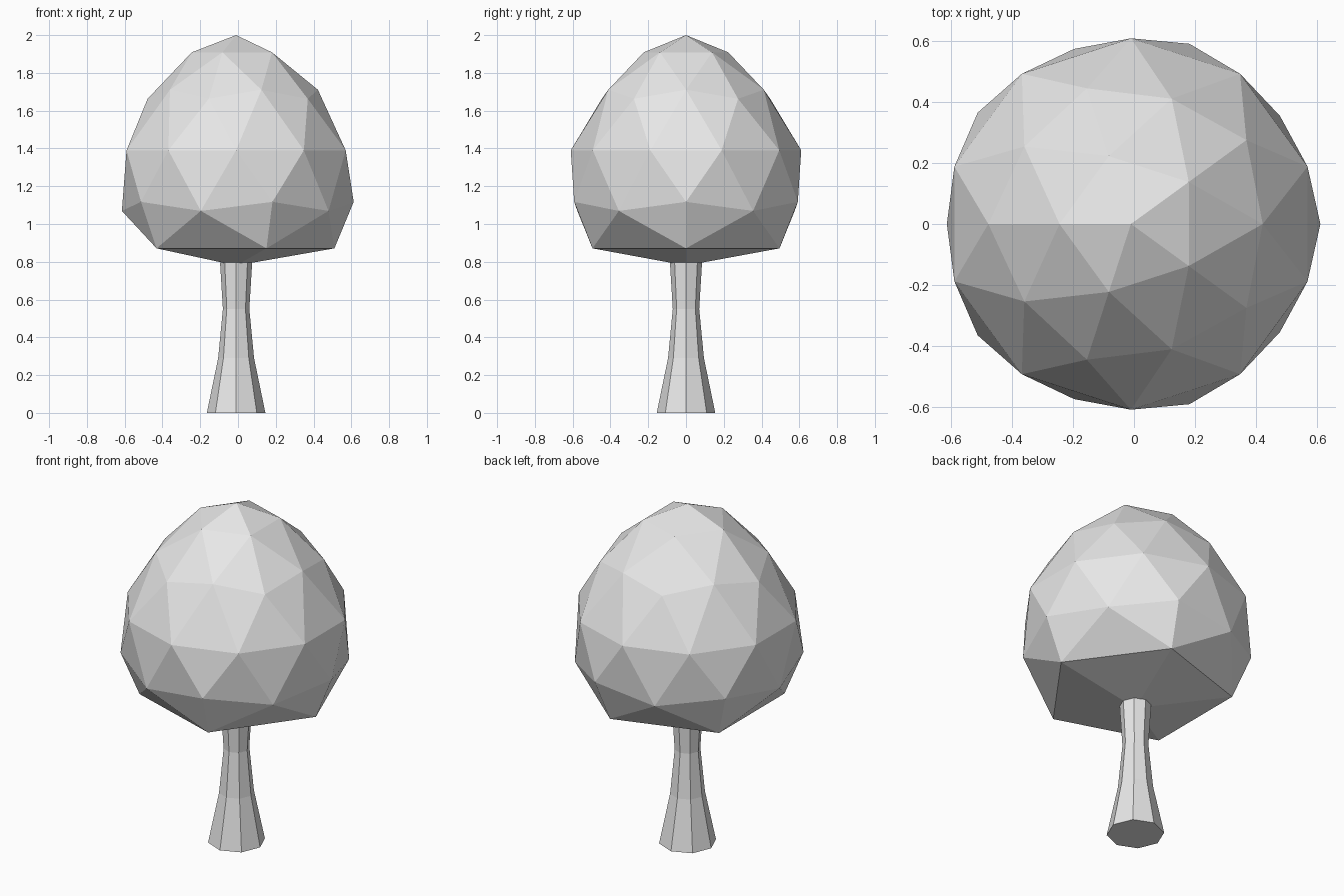
import bpy, bmesh, math
from mathutils import Matrix

cube = bpy.data.objects.get("Cube")
if cube:
    bpy.data.objects.remove(cube, do_unlink=True)

CENTRE_X = -0.01
RADIUS = 0.61

grey = bpy.data.materials.new("light grey")
grey.use_nodes = True
colour = (0.8, 0.8, 0.8, 1)
grey.diffuse_color = colour
grey.node_tree.nodes["Principled BSDF"].inputs["Base Color"].default_value = colour


def add_object(name, bm, z=0.0):
    mesh = bpy.data.meshes.new(name)
    bmesh.ops.recalc_face_normals(bm, faces=bm.faces)
    bm.to_mesh(mesh)
    bm.free()
    mesh.materials.append(grey)
    obj = bpy.data.objects.new(name, mesh)
    obj.location = (CENTRE_X, 0, z)
    bpy.context.collection.objects.link(obj)


# Canopy: faceted sphere narrowed towards the top, with a broad shallow base
bm = bmesh.new()
bmesh.ops.create_icosphere(bm, subdivisions=2, radius=1,
                           matrix=Matrix.Rotation(math.pi, 4, "Z"))
for v in bm.verts:
    taper = 1 - 0.315 * v.co.z
    if v.co.z < -0.7:
        taper *= 1.28
    v.co.x *= taper
    v.co.y *= taper
    v.co *= RADIUS
add_object("canopy", bm, 1.39)

# Trunk: eight-sided rings, flared at the foot and slightly at the top
bm = bmesh.new()
SIDES = 8
rings = []
for radius, z in [(0.155, 0), (0.095, 0.29), (0.07, 0.55), (0.085, 0.795)]:
    rings.append([bm.verts.new((radius * math.cos(math.tau * i / SIDES),
                                radius * math.sin(math.tau * i / SIDES), z))
                  for i in range(SIDES)])
for low, high in zip(rings, rings[1:]):
    for i in range(SIDES):
        j = (i + 1) % SIDES
        bm.faces.new((low[i], low[j], high[j], high[i]))
bm.faces.new(rings[0])
bm.faces.new(rings[-1])
add_object("trunk", bm)
